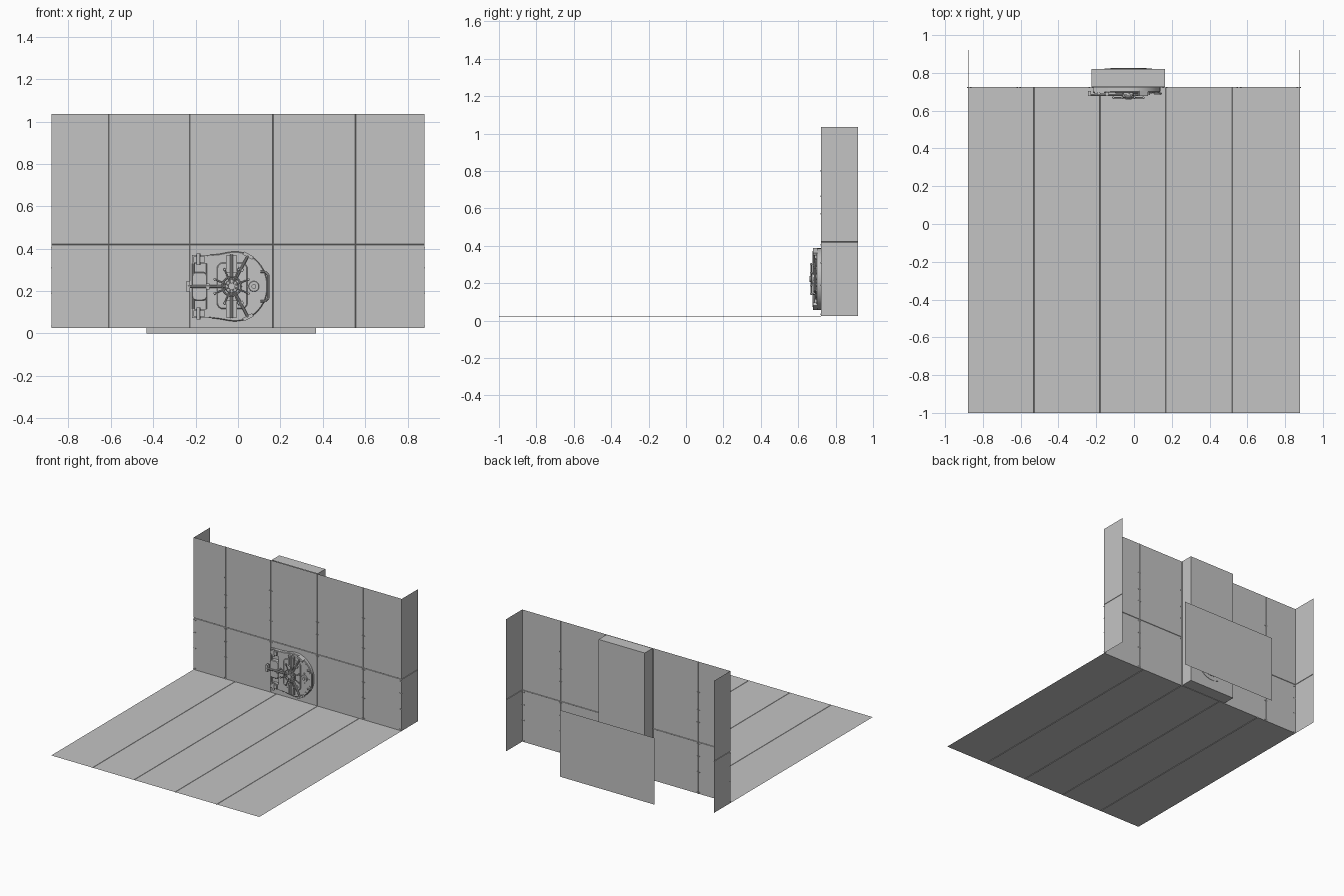
import bpy, bmesh, math
from mathutils import Vector, Matrix

if "Cube" in bpy.data.objects:
    bpy.data.objects.remove(bpy.data.objects["Cube"])

steel = bpy.data.materials.new("light_grey_steel")
steel.diffuse_color = (0.55, 0.55, 0.55, 1)
steel.use_nodes = True
steel.node_tree.nodes["Principled BSDF"].inputs["Base Color"].default_value = steel.diffuse_color

WALL_Y, BASE, MID, TOP, HALF = 0.722, 0.025, 0.42, 1.035, 0.88


def finish(name, bm, smooth=False, recalc=True):
    if recalc:
        bmesh.ops.recalc_face_normals(bm, faces=bm.faces)
    me = bpy.data.meshes.new(name)
    bm.to_mesh(me)
    bm.free()
    ob = bpy.data.objects.new(name, me)
    bpy.context.collection.objects.link(ob)
    me.materials.append(steel)
    if smooth:
        bpy.context.view_layer.objects.active = ob
        ob.select_set(True)
        bpy.ops.object.shade_smooth_by_angle(angle=math.radians(35))
        ob.select_set(False)
    return ob


def sheet(name, u, v, place, flip=False):
    """Thin sheet with narrow V grooves at the inner stops of u and v."""
    def stops(a):
        out = [(a[0], 0)]
        for s in a[1:-1]:
            out += [(s - .002, 0), (s, .003), (s + .002, 0)]
        return out + [(a[-1], 0)]
    us, vs = stops(u), stops(v)
    bm = bmesh.new()
    g = [[bm.verts.new(place(a, b, max(da, db))) for b, db in vs] for a, da in us]
    for i in range(len(us) - 1):
        for j in range(len(vs) - 1):
            q = [g[i][j], g[i + 1][j], g[i + 1][j + 1], g[i][j + 1]]
            bm.faces.new(q[::-1] if flip else q)
    return finish(name, bm, recalc=False)


def add_rod(bm, a, b, r, n=10, r2=None):
    a, b = Vector(a), Vector(b)
    d = b - a
    m = Matrix.Translation((a + b) / 2) @ d.to_track_quat('Z', 'Y').to_matrix().to_4x4()
    bmesh.ops.create_cone(bm, cap_ends=True, segments=n, radius1=r,
                          radius2=r if r2 is None else r2, depth=d.length, matrix=m)


def add_box(bm, x, y, z, turn=0):
    """Box from ranges, turned about its own y axis."""
    c = Vector(((x[0] + x[1]) / 2, (y[0] + y[1]) / 2, (z[0] + z[1]) / 2))
    s = Matrix.Diagonal((x[1] - x[0], y[1] - y[0], z[1] - z[0], 1))
    bmesh.ops.create_cube(bm, size=1, matrix=Matrix.Translation(c) @ Matrix.Rotation(turn, 4, 'Y') @ s)


def plate(name, pts, y0, y1, lip=.004):
    """Outline in x, z raised from y1 to y0, with a chamfered front lip."""
    bm = bmesh.new()
    f = bm.faces.new([bm.verts.new((x, y1, z)) for x, z in pts])
    r = bmesh.ops.extrude_face_region(bm, geom=[f])
    bmesh.ops.translate(bm, vec=(0, y0 - y1, 0), verts=[e for e in r['geom'] if isinstance(e, bmesh.types.BMVert)])
    front = [e for e in r['geom'] if isinstance(e, bmesh.types.BMFace)]
    bmesh.ops.bevel(bm, geom=list(front[0].edges), offset=lip, segments=1, affect='EDGES')
    return finish(name, bm, True)


def rounded(x0, x1, z0, z1, r, n=6):
    pts = []
    for k, (cx, cz) in enumerate([(x1 - r, z1 - r), (x0 + r, z1 - r), (x0 + r, z0 + r), (x1 - r, z0 + r)]):
        for i in range(n + 1):
            t = math.radians(90 * k + 90 * i / n)
            pts.append((cx + r * math.cos(t), cz + r * math.sin(t)))
    return pts


def polar(r, deg, y):
    t = math.radians(deg)
    return (CX + r * math.cos(t), y, CZ + r * math.sin(t))


# floor, wall and the two returns
sheet("floor", [-HALF, -.53, -.18, .168, .52, HALF], [-1, WALL_Y],
      lambda a, b, d: (a, b, BASE - d))
seams = [-.61, -.228, .165, .555]
sheet("front_wall", [-HALF] + seams + [HALF], [BASE, MID, TOP], lambda a, b, d: (a, WALL_Y + d, b))
for side, label in ((-1, "left"), (1, "right")):
    sheet(label + "_return_wall", [WALL_Y, .92], [BASE, MID, TOP],
          lambda a, b, d: (side * (HALF - d), a, b), flip=side < 0)

# backdrop panel behind the wall
sheet("rear_panel", [-.432, .368], [0, .51], lambda a, b, d: (a, 1, b), flip=True)

# vault box behind the middle column, open to the wall
bm = bmesh.new()
add_box(bm, (-.225, .165), (WALL_Y + .004, .82), (BASE, TOP))
bmesh.ops.delete(bm, geom=[f for f in bm.faces if f.calc_center_median().y < .74], context='FACES')
finish("vault_box", bm, recalc=False)

# rivets
bm = bmesh.new()
heights = [.035, .19, .31, .405, .57, .665, .80]
for x in seams:
    for z in heights:
        if -.25 < x < .2 and z < .4:
            continue
        for dx in (-.009, .009):
            add_rod(bm, (x + dx, WALL_Y - .003, z), (x + dx, WALL_Y + .003, z), .004, 8)
for x in (-.872, .872):
    for z in heights[:4]:
        for dx in (-.007, .007):
            if abs(x + dx) < .88:
                add_rod(bm, (x + dx, WALL_Y - .003, z), (x + dx, WALL_Y + .003, z), .004, 8)
finish("wall_rivets", bm)

# door slab: flat towards the hinge, round towards the handle
CX, CZ = -.03, .222
arc = [(-.015 + .155 * math.cos(math.radians(t)), CZ + .165 * math.sin(math.radians(t)))
       for t in range(-100, 101, 8)]
plate("door_slab", arc + [(-.09, .375), (-.15, .37), (-.15, .075), (-.09, .068)], .697, WALL_Y)
plate("door_inner_plate", rounded(-.10, .045, .115, .335, .03), .690, .700)

# hinge bracket on the left
plate("hinge_plate", rounded(-.218, -.145, .155, .29, .022), .694, WALL_Y)
bm = bmesh.new()
for s in (-1, 1):
    z = CZ + s * .128
    add_box(bm, (-.218, -.12), (.698, WALL_Y), (z - .021, z + .021))
    add_box(bm, (-.21, -.155), (.688, .70), (z - .014, z + .014))
    add_rod(bm, (-.187, .692, z - .028), (-.187, .692, z + .028), .009, 12)
add_rod(bm, (-.212, .71, .09), (-.212, .71, .36), .006)
finish("hinge_blocks", bm, True)

# guide blocks above and below the hub
bm = bmesh.new()
for s in (-1, 1):
    z = CZ + s * .106
    add_box(bm, (CX - .026, CX + .026), (.682, .698), (z - .04, z + .04))
    for dx in (-.016, .016):
        add_box(bm, (CX + dx - .007, CX + dx + .007), (.677, .684), (z - .03, z + .03))
    add_rod(bm, (CX, .684, CZ), (CX, .684, CZ + s * .15), .007)
finish("guide_blocks", bm)

# three locking bars with clamps
bm = bmesh.new()
for ang, reach in ((62, .165), (-62, .165), (180, .205)):
    add_rod(bm, polar(.02, ang, .683), polar(reach, ang, .683), .0065)
    for f in (.55, 1):
        p = polar(reach * f, ang, .688)
        w = .026 if f == 1 else .014
        add_box(bm, (p[0] - .008, p[0] + .008), (.678, .703), (p[2] - w, p[2] + w), -math.radians(ang))
finish("locking_bars", bm, True)

# hand wheel with spokes and knobs
bm = bmesh.new()
add_rod(bm, (CX, .72, CZ), (CX, .674, CZ), .036, 24, .030)
add_rod(bm, (CX, .675, CZ), (CX, .66, CZ), .016, 20)
for k in range(8):
    ang = 22.5 + 45 * k
    add_rod(bm, polar(.01, ang, .669), polar(.085, ang, .669), .0035, 8)
    bmesh.ops.create_uvsphere(bm, u_segments=10, v_segments=6, radius=.0065,
                              matrix=Matrix.Translation(polar(.086, ang, .669)))
finish("hand_wheel", bm, True)
bpy.ops.mesh.primitive_torus_add(major_radius=.044, minor_radius=.004, major_segments=32, minor_segments=8,
                                 location=(CX, .669, CZ), rotation=(math.pi / 2, 0, 0))
ring = bpy.context.object
ring.name = "wheel_ring"
ring.data.materials.append(steel)
bpy.ops.object.shade_smooth_by_angle()
ring.select_set(False)

# lock dial beside the wheel
bm = bmesh.new()
add_rod(bm, (.075, .70, CZ), (.075, .690, CZ), .026, 24, .023)
add_rod(bm, (.075, .70, CZ), (.075, .682, CZ), .011, 16)
for k in range(4):
    t = math.radians(90 * k)
    add_rod(bm, (.075 + .036 * math.cos(t), .70, CZ + .036 * math.sin(t)),
            (.075 + .036 * math.cos(t), .692, CZ + .036 * math.sin(t)), .005, 8)
finish("lock_dial", bm, True)

# pull handle on the right
path = [(.105, .71, .292), (.105, .69, .292), (.128, .69, .292), (.142, .69, .278),
        (.142, .69, .166), (.128, .69, .152), (.105, .69, .152), (.105, .71, .152)]
bm = bmesh.new()
for a, b in zip(path, path[1:]):
    add_rod(bm, a, b, .006)
finish("pull_handle", bm, True)

# bolts around the door edge
bm = bmesh.new()
for t in (-95, -70, -45, -20, 20, 45, 70, 95):
    x, z = -.015 + .142 * math.cos(math.radians(t)), CZ + .152 * math.sin(math.radians(t))
    add_rod(bm, (x, .70, z), (x, .692, z), .005, 8)
finish("door_bolts", bm)

# round cover on the rear of the vault box
bm = bmesh.new()
add_rod(bm, (CX, .819, CZ), (CX, .823, CZ), .125, 32)
add_rod(bm, (CX, .819, CZ), (CX, .825, CZ), .095, 32)
finish("rear_round_cover", bm, True)
